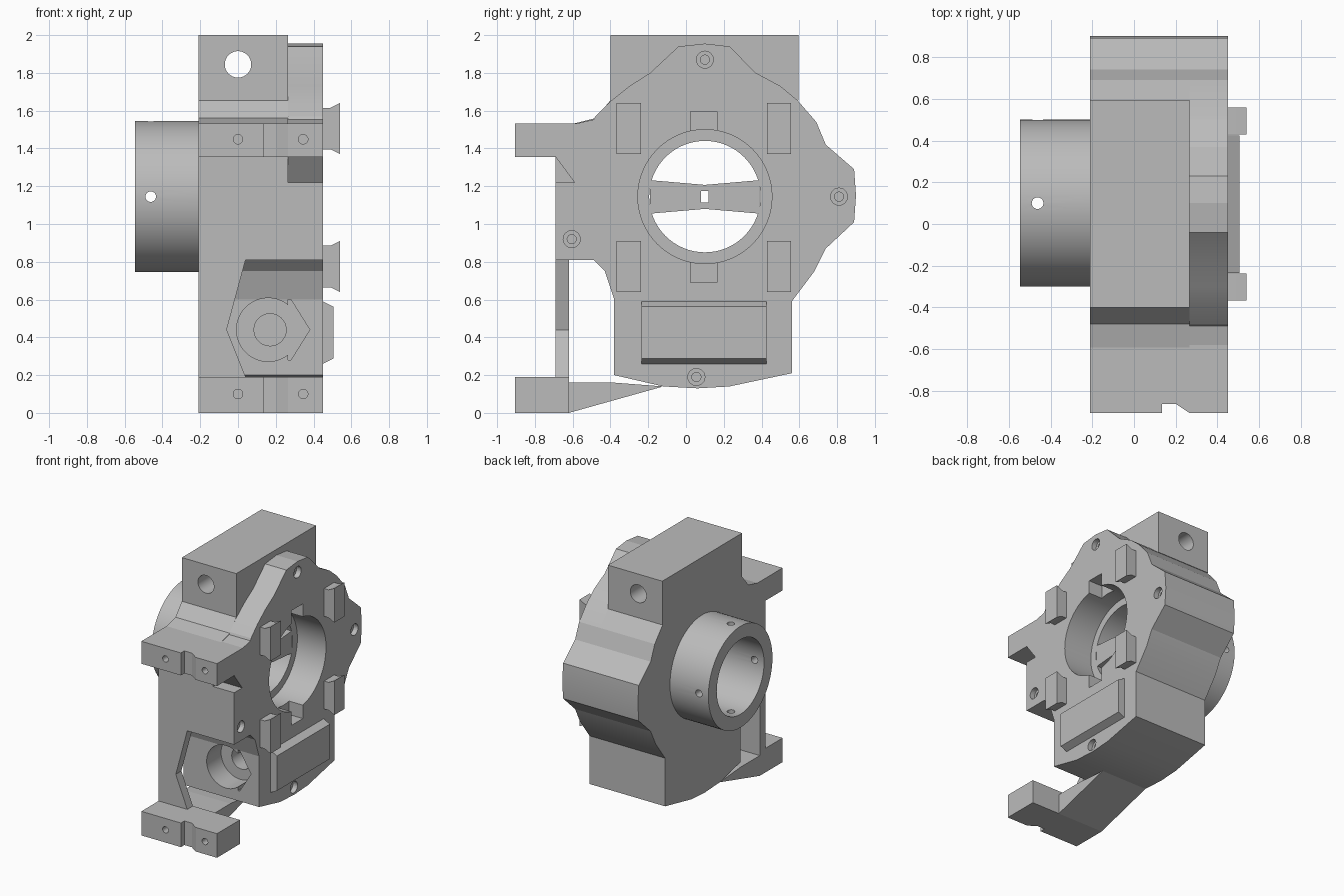
import bpy, bmesh
from math import cos, sin, tau

cube = bpy.data.objects.get("Cube")
if cube:
    bpy.data.objects.remove(cube, do_unlink=True)

grey = bpy.data.materials.new("machined grey")
grey.use_nodes = True
grey.diffuse_color = (0.5, 0.5, 0.5, 1)
grey.node_tree.nodes["Principled BSDF"].inputs["Base Color"].default_value = (0.5, 0.5, 0.5, 1)

PLACE = {
    "x": lambda u, v, w: (w, u, v),
    "y": lambda u, v, w: (u, w, v),
    "z": lambda u, v, w: (u, v, w),
}


def prism(name, pts, axis, lo, hi):
    """Extrude a flat outline along an axis from lo to hi."""
    bm = bmesh.new()
    rings = [[bm.verts.new(PLACE[axis](u, v, w)) for u, v in pts] for w in (lo, hi)]
    bm.faces.new(rings[0])
    bm.faces.new(rings[1])
    n = len(pts)
    for i in range(n):
        j = (i + 1) % n
        bm.faces.new((rings[0][i], rings[0][j], rings[1][j], rings[1][i]))
    bmesh.ops.recalc_face_normals(bm, faces=bm.faces)
    mesh = bpy.data.meshes.new(name)
    bm.to_mesh(mesh)
    bm.free()
    mesh.materials.append(grey)
    obj = bpy.data.objects.new(name, mesh)
    bpy.context.collection.objects.link(obj)
    return obj


def circle(u, v, r, n=48):
    return [(u + r * cos(tau * i / n), v + r * sin(tau * i / n)) for i in range(n)]


def rect(u0, u1, v0, v1):
    return [(u0, v0), (u1, v0), (u1, v1), (u0, v1)]


def cut(objs, *cutter_args):
    """Subtract a prism from each of the objects."""
    cutter = prism("cutter", *cutter_args)
    cutter.hide_render = True
    for obj in objs:
        mod = obj.modifiers.new("cut", "BOOLEAN")
        mod.operation, mod.solver, mod.object = "DIFFERENCE", "EXACT", cutter
        bpy.context.view_layer.objects.active = obj
        bpy.ops.object.modifier_apply(modifier=mod.name)
    bpy.data.objects.remove(cutter, do_unlink=True)


BACK, SEAM, FACE = -0.21, 0.265, 0.45
CY, CZ = 0.10, 1.145

# Shared outline: rear lobe, straight lower box, front shoulder
rear = [(0.59, 1.655), (0.69, 1.54), (0.74, 1.42), (0.89, 1.29), (0.9, 1.15),
        (0.89, 1.01), (0.74, 0.87), (0.68, 0.75), (0.56, 0.59)]
lower = [(0.56, 0.21), (0.23, 0.14), (0.06, 0.13), (-0.12, 0.14), (-0.38, 0.2),
         (-0.38, 0.6), (-0.43, 0.75), (-0.49, 0.81), (-0.69, 0.81)]
body_front = [(-0.69, 1.36), (-0.6, 1.53), (-0.48, 1.56), (-0.4, 1.655)]
plate_front = [(-0.69, 1.22), (-0.57, 1.22), (-0.55, 1.43), (-0.48, 1.57), (-0.4, 1.65),
               (-0.3, 1.73), (-0.19, 1.8), (-0.04, 1.94), (0.1, 1.955), (0.23, 1.94),
               (0.37, 1.8), (0.5, 1.73)]
body = prism("main_body", rear + lower + body_front, "x", BACK, SEAM)
plate = prism("face_plate", rear + lower + plate_front, "x", SEAM, FACE)

# Top block with cross hole
block = prism("top_block", rect(-0.4, 0.595, 1.655, 2), "x", BACK, SEAM)
cut([block], circle(0, 1.845, 0.07), "y", -1, 1)

# Round collar at the side with radial screw holes
collar = prism("collar", circle(CY, CZ, 0.4, 72), "x", -0.545, BACK)
cut([collar, body, plate], circle(CY, CZ, 0.295, 64), "x", -1, 1)
cut([collar], circle(-0.462, CZ, 0.028, 24), "y", -1, 1)
cut([collar], circle(-0.462, CY, 0.028, 24), "z", 0, 2)

# Wide recess with keyways
cut([body, plate], circle(CY, CZ, 0.355, 64), "x", 0.2, 1)
for z0, z1 in ((1.4, 1.595), (0.69, 0.9)):
    cut([plate], rect(0.025, 0.165, z0, z1), "x", 0.33, 1)

# Bow-tie web across the bore
web = prism("bore_web", [(-0.19, 1.055), (CY, 1.08), (0.39, 1.055),
                         (0.39, 1.232), (CY, 1.207), (-0.19, 1.232)], "x", 0.1, 0.2)
cut([web], rect(0.08, 0.12, 1.115, 1.175), "x", -1, 1)

# Countersunk screw holes in the plate
for y, z in ((0.1, 1.87), (0.81, 1.145), (-0.605, 0.92), (0.055, 0.19)):
    cut([plate], circle(y, z, 0.045, 24), "x", 0.41, 1)
    cut([plate], circle(y, z, 0.024, 24), "x", 0.3, 1)

# Stepped pocket in the lower front, pointed towards the plate
cut([body, plate], circle(0.16, 0.44, 0.168), "y", -0.6, -0.2)
cut([plate], [(0.2, 0.6), (0.28, 0.6), (0.38, 0.44), (0.28, 0.28), (0.2, 0.28)], "y", -0.6, -0.2)
cut([body, plate], circle(0.17, 0.44, 0.085), "y", -0.6, -0.05)

# Thin front wall with angled edge
prism("front_wall", [(BACK, 0.1), (0.04, 0.1), (0.04, 0.19), (-0.06, 0.44),
                     (0.04, 0.81), (BACK, 0.81)], "y", -0.69, -0.62)

# Notched mounting bars
for name, z0, z1, y_in in (("upper_bar", 1.355, 1.532, -0.58), ("lower_bar", 0, 0.19, -0.62)):
    outline = [(BACK, -0.905), (0.135, -0.905), (0.135, -0.862), (0.2, -0.862),
               (0.265, -0.905), (FACE, -0.905), (FACE, y_in), (BACK, y_in)]
    bar = prism(name, outline, "z", z0, z1)
    for x in (0, 0.345):
        cut([bar], circle(x, (z0 + z1) / 2 + 0.005, 0.025, 24), "y", -1, -0.75)
prism("upper_bar_root", [(-0.58, 1.355), (-0.58, 1.532), (-0.48, 1.555), (-0.48, 1.355)],
      "x", SEAM, FACE)
prism("upper_gusset", [(-0.69, 1.355), (-0.59, 1.22), (-0.55, 1.22), (-0.55, 1.355)],
      "x", SEAM, FACE)
prism("lower_arm", [(-0.62, 0), (-0.12, 0.14), (-0.38, 0.16), (-0.62, 0.16)], "x", BACK, 0.2)

# Four flared lugs on the plate
for side, y0, y1 in (("front", -0.367, -0.237), ("rear", 0.43, 0.557)):
    for level, zc in (("upper", 1.505), ("lower", 0.775)):
        prism(f"{level}_{side}_lug",
              [(0.44, zc - 0.11), (0.49, zc - 0.11), (0.54, zc - 0.135),
               (0.54, zc + 0.135), (0.49, zc + 0.11), (0.44, zc + 0.11)], "y", y0, y1)

# Raised pad with chamfered long edges
prism("raised_pad", [(0.44, 0.26), (FACE, 0.26), (0.505, 0.287), (0.505, 0.562),
                     (FACE, 0.59), (0.44, 0.59)], "y", -0.235, 0.425)

# Smooth the round surfaces while keeping edges sharp
bpy.ops.object.select_all(action="DESELECT")
for obj in (body, plate, block, collar):
    obj.select_set(True)
bpy.context.view_layer.objects.active = body
bpy.ops.object.shade_smooth_by_angle(angle=0.2)
